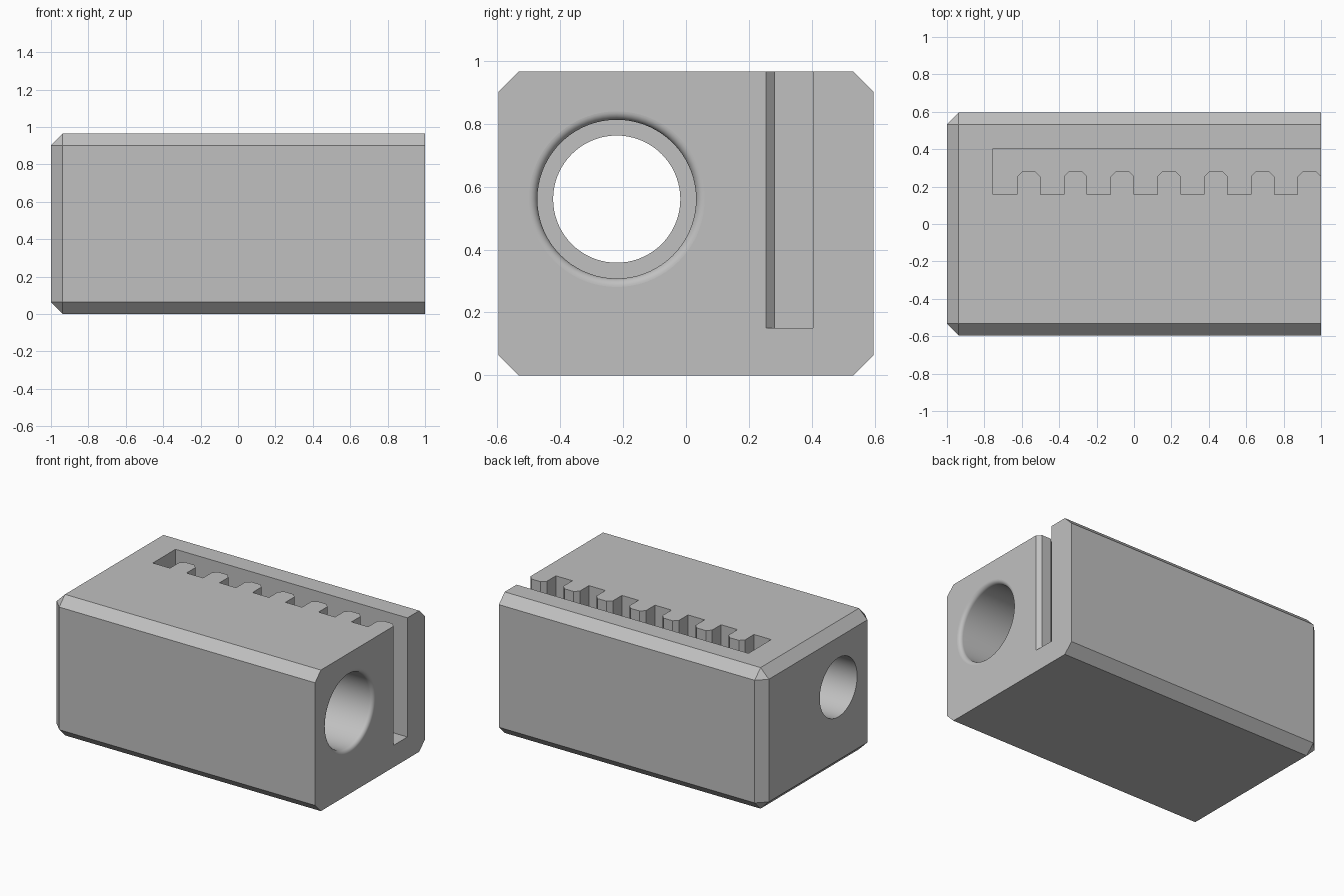
import bpy, bmesh, math

cube = bpy.data.objects.get("Cube")
if cube:
    bpy.data.objects.remove(cube)

HALF_Y, HEIGHT, CHAMFER = 0.595, 0.965, 0.063
BORE_Y, BORE_Z = -0.22, 0.56
FILLET = 0.027

grey = bpy.data.materials.new("plain grey")
grey.use_nodes = True
colour = (0.53, 0.53, 0.53, 1)
grey.diffuse_color = colour
grey.node_tree.nodes["Principled BSDF"].inputs["Base Color"].default_value = colour


def make_object(name, bm):
    bmesh.ops.recalc_face_normals(bm, faces=bm.faces)
    mesh = bpy.data.meshes.new(name)
    bm.to_mesh(mesh)
    bm.free()
    mesh.materials.append(grey)
    obj = bpy.data.objects.new(name, mesh)
    bpy.context.collection.objects.link(obj)
    return obj


# Block, chamfered everywhere except around the right end
bm = bmesh.new()
bmesh.ops.create_cube(bm, size=1)
for v in bm.verts:
    v.co = (v.co.x * 2, v.co.y * 2 * HALF_Y, (v.co.z + 0.5) * HEIGHT)
edges = [e for e in bm.edges if min(v.co.x for v in e.verts) < 0]
bmesh.ops.bevel(bm, geom=edges, offset=CHAMFER, segments=1, affect='EDGES')
block = make_object("block", bm)

# Stepped bore with a rounded mouth, turned around the x axis
profile = [(-1.2, 0), (-1.2, 0.202), (-0.75, 0.202), (-0.75, 0.252)]
for i in range(9):
    t = math.pi / 2 * i / 8
    profile.append((1 - FILLET + FILLET * math.sin(t),
                    0.252 + FILLET - FILLET * math.cos(t)))
profile += [(1.2, 0.252 + FILLET), (1.2, 0)]
bm = bmesh.new()
verts = [bm.verts.new((x, BORE_Y, BORE_Z + r)) for x, r in profile]
path = [bm.edges.new(pair) for pair in zip(verts, verts[1:])]
bmesh.ops.spin(bm, geom=verts + path, cent=(0, BORE_Y, BORE_Z), axis=(1, 0, 0),
               angle=2 * math.pi, steps=72)
bmesh.ops.remove_doubles(bm, verts=bm.verts, dist=0.0001)
bore = make_object("bore_cutter", bm)

# Toothed slot, open at the top and at the right end
outline = [(1.2, 0.403), (-0.755, 0.403), (-0.755, 0.157)]
for i in range(7):
    x = -0.625 + 0.25 * i
    outline += [(x, 0.157), (x, 0.254), (x + 0.028, 0.282),
                (x + 0.097, 0.282), (x + 0.125, 0.254)]
    if i < 6:
        outline.append((x + 0.125, 0.157))
outline.append((1.2, 0.254))
bm = bmesh.new()
floor = bm.faces.new([bm.verts.new((x, y, 0.15)) for x, y in outline])
top = bmesh.ops.extrude_face_region(bm, geom=[floor])["geom"]
for v in top:
    if isinstance(v, bmesh.types.BMVert):
        v.co.z = 1.2
slot = make_object("slot_cutter", bm)

# Cut the openings
bpy.context.view_layer.objects.active = block
block.select_set(True)
for cutter in (bore, slot):
    cut = block.modifiers.new(cutter.name, 'BOOLEAN')
    cut.operation = 'DIFFERENCE'
    cut.solver = 'EXACT'
    cut.object = cutter
    bpy.ops.object.modifier_apply(modifier=cut.name)
    bpy.data.objects.remove(cutter)

# Smooth the bore, keep the flat sides flat
bpy.ops.object.shade_smooth_by_angle(angle=math.radians(30))
for p in block.data.polygons:
    reach = math.hypot(p.center.y - BORE_Y, p.center.z - BORE_Z)
    p.use_smooth = reach < 0.3 and p.area < 0.1
